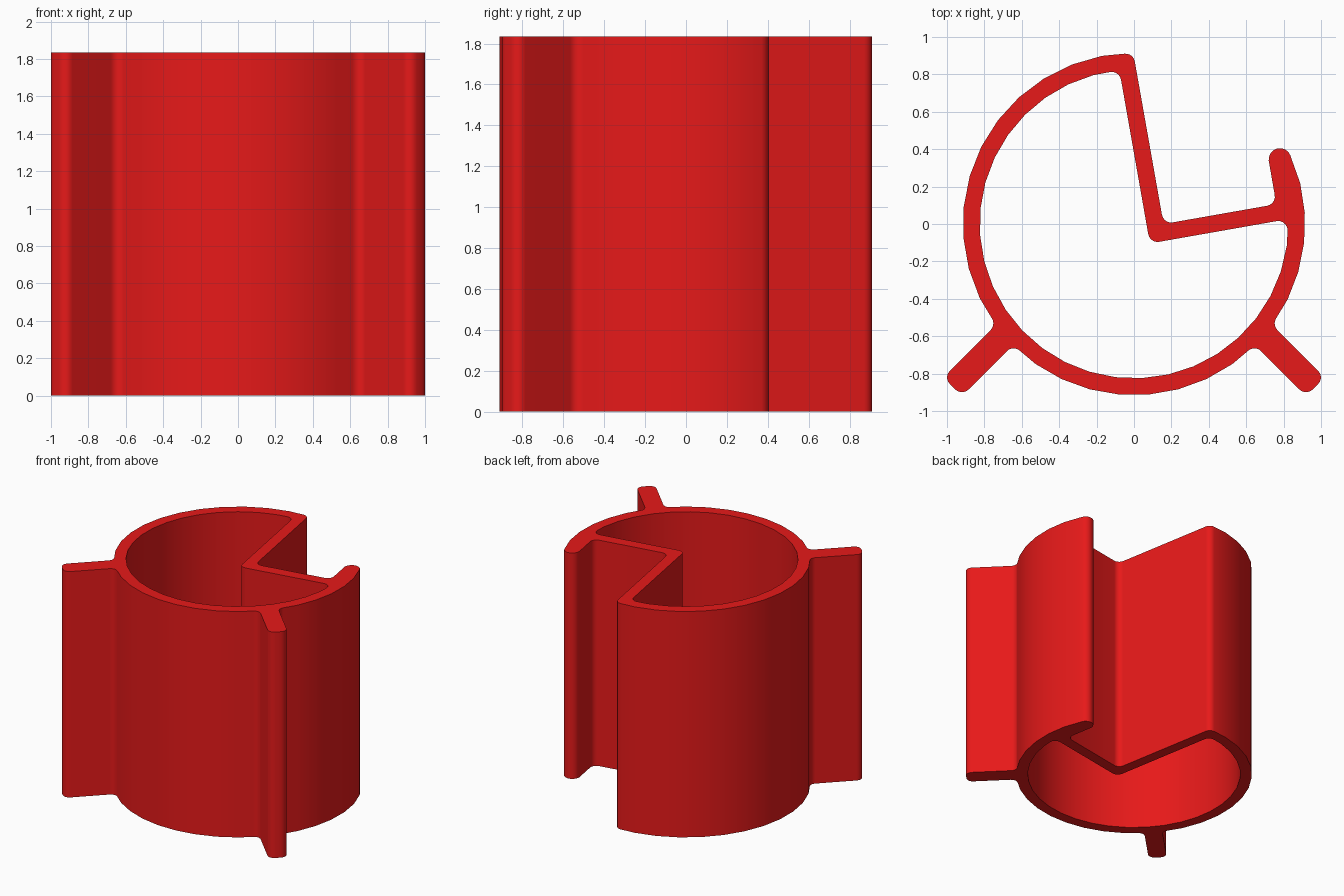
import bpy, bmesh
from math import sin, cos, radians, acos, tan, pi
from mathutils import Vector

if "Cube" in bpy.data.objects:
    bpy.data.objects.remove(bpy.data.objects["Cube"])

H, RO, RI = 1.835, 0.915, 0.825
D1 = Vector((cos(radians(10)), sin(radians(10))))    # direction of the long notch floor
D2 = Vector((-D1.y, D1.x))                           # direction of the notch wall


def arc(r, a0, a1, n, c=(0, 0)):
    """Interior points of an arc (ends left out)."""
    return [(c[0] + r * cos(radians(a0 + (a1 - a0) * i / n)),
             c[1] + r * sin(radians(a0 + (a1 - a0) * i / n)), 0) for i in range(1, n)]


def rounded(points, steps=5):
    """Replace each corner (x, y, radius) by a fillet."""
    out = []
    for i, (x, y, r) in enumerate(points):
        p = Vector((x, y))
        if r == 0:
            out.append(p)
            continue
        u = (Vector(points[i - 1][:2]) - p).normalized()
        v = (Vector(points[(i + 1) % len(points)][:2]) - p).normalized()
        half = acos(max(-1, min(1, u.dot(v)))) / 2
        centre = p + (u + v).normalized() * r / sin(half)
        a = p + u * r / tan(half) - centre
        b = p + v * r / tan(half) - centre
        total = pi - 2 * half
        for k in range(steps + 1):
            t = k / steps
            q = (a * sin((1 - t) * total) + b * sin(t * total)) / sin(total)
            out.append(centre + q)
    return out


# Outer outline, counter-clockwise from the top of the notch wall
fin = [(-0.739, -0.539, 0.05), (-1.02, -0.82, 0.05), (-0.92, -0.92, 0.05), (-0.647, -0.647, 0.05)]
outer = [(-0.004, 0.915, 0.05)]
outer += arc(RO, 90.3, 216.1, 12) + fin
outer += arc(RO, 225, 315, 9) + [(-x, y, r) for x, y, r in reversed(fin)]
outer += arc(RO, -36.1, 23.7, 6)
outer += arc(0.06, 8, 202, 12, (0.78, 0.345))        # rounded lip
outer += [(0.761, 0.106, 0.05), (0.158, 0.0, 0.05)]  # notch corners

# Inner cavity outline
corner = Vector((0.085, -0.104))
top, side = corner + D2 * 0.94, corner + D1 * 0.751
inner = [(*corner, 0.05), (*side, 0.05)]
inner += arc(RI, 361.8, 95.4, 27) + [(*top, 0.05)]

# Extrude the profile
bm = bmesh.new()
edges = []
for loop in (rounded(outer), rounded(inner)):
    vs = [bm.verts.new((p.x, p.y, 0)) for p in loop]
    edges += [bm.edges.new((vs[i - 1], vs[i])) for i in range(len(vs))]
bmesh.ops.triangle_fill(bm, edges=edges, use_beauty=True, normal=(0, 0, 1))
ext = bmesh.ops.extrude_face_region(bm, geom=bm.faces[:], use_keep_orig=True)
bmesh.ops.translate(bm, vec=(0, 0, H),
                    verts=[g for g in ext["geom"] if isinstance(g, bmesh.types.BMVert)])
bmesh.ops.recalc_face_normals(bm, faces=bm.faces[:])
mesh = bpy.data.meshes.new("notched_tube")
bm.to_mesh(mesh)
bm.free()
body = bpy.data.objects.new("notched_tube", mesh)
bpy.context.collection.objects.link(body)

mat = bpy.data.materials.new("red")
mat.diffuse_color = (0.8, 0.01, 0.01, 1)
mat.use_nodes = True
mat.node_tree.nodes["Principled BSDF"].inputs["Base Color"].default_value = mat.diffuse_color
mesh.materials.append(mat)
bpy.context.view_layer.objects.active = body
body.select_set(True)
bpy.ops.object.shade_smooth_by_angle(angle=radians(30))
